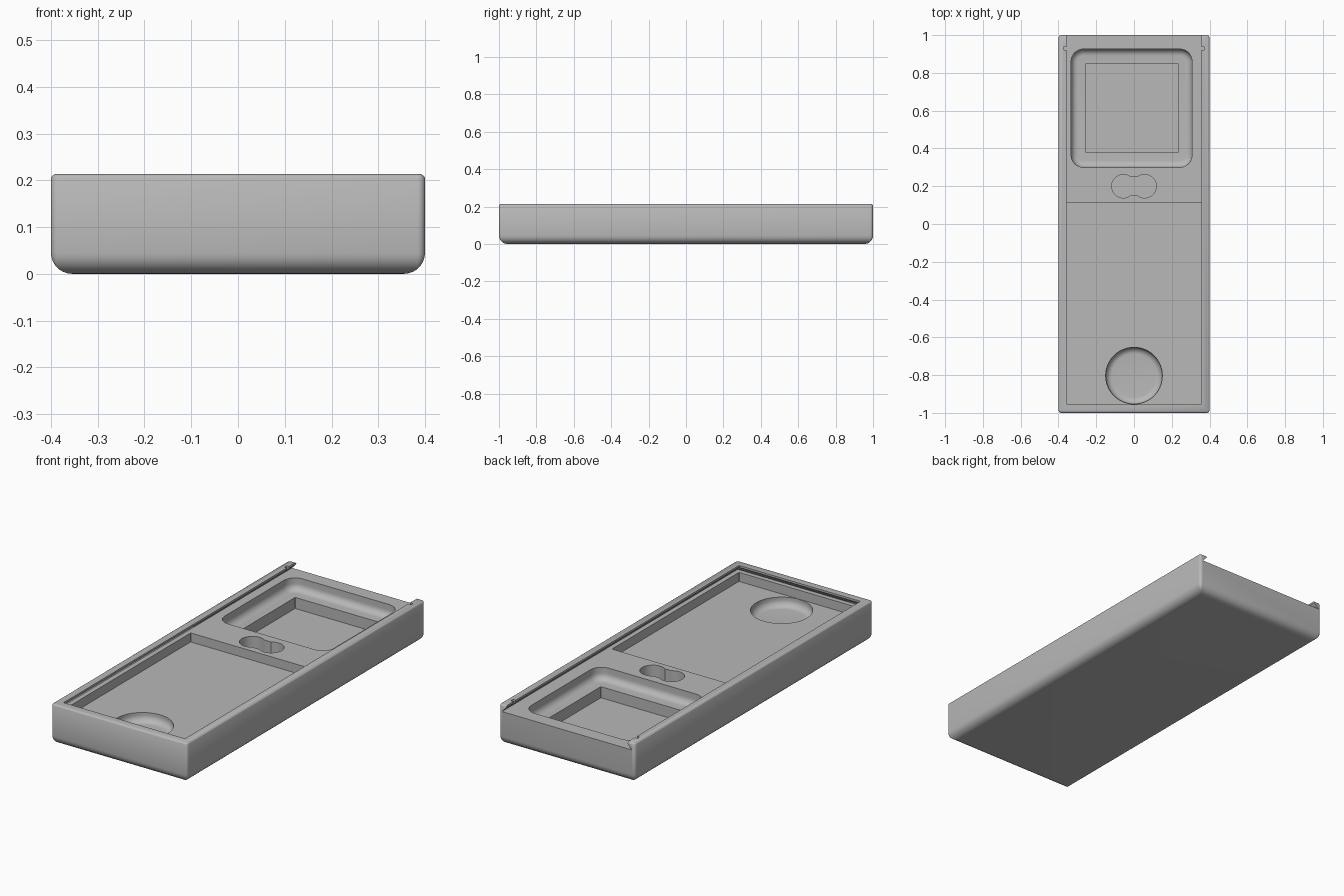
import bpy, bmesh
from math import cos, sin, pi, radians

if "Cube" in bpy.data.objects:
    bpy.data.objects.remove(bpy.data.objects["Cube"], do_unlink=True)

grey = bpy.data.materials.new("matte grey")
grey.use_nodes = True
GREY = (0.48, 0.48, 0.48, 1)
grey.diffuse_color = GREY
grey.node_tree.nodes["Principled BSDF"].inputs["Base Color"].default_value = GREY


def section(x0, x1, y0, y1, r, inset, steps):
    """Rounded rectangle outline, pulled inward by inset."""
    rad = max(r - inset, 0.002)
    x0, x1, y0, y1 = x0 + inset, x1 - inset, y0 + inset, y1 - inset
    corners = [(x1 - rad, y1 - rad), (x0 + rad, y1 - rad),
               (x0 + rad, y0 + rad), (x1 - rad, y0 + rad)]
    pts = []
    for q, (cx, cy) in enumerate(corners):
        for i in range(steps + 1):
            a = (q + i / steps) * pi / 2
            pts.append((cx + rad * cos(a), cy + rad * sin(a)))
    return pts


def loft(name, rect, r, layers, steps=6):
    """Solid through rounded rectangles, given bottom-up as (inset, z)."""
    bm = bmesh.new()
    rings = [[bm.verts.new((x, y, z)) for x, y in section(*rect, r, inset, steps)]
             for inset, z in layers]
    for low, high in zip(rings, rings[1:]):
        for i in range(len(low)):
            j = (i + 1) % len(low)
            bm.faces.new((low[i], low[j], high[j], high[i]))
    bm.faces.new(rings[0][::-1])
    bm.faces.new(rings[-1])
    bmesh.ops.remove_doubles(bm, verts=bm.verts, dist=1e-5)
    bmesh.ops.recalc_face_normals(bm, faces=bm.faces)
    mesh = bpy.data.meshes.new(name)
    bm.to_mesh(mesh)
    bm.free()
    mesh.materials.append(grey)
    ob = bpy.data.objects.new(name, mesh)
    bpy.context.collection.objects.link(ob)
    return ob


def fillet(radius, z, n=7):
    """Layers of a rounded bottom edge starting at height z."""
    return [(radius * (1 - sin(i / n * pi / 2)),
             z + radius * (1 - cos(i / n * pi / 2))) for i in range(n + 1)]


def square(cx, cy, h):
    return (cx - h, cx + h, cy - h, cy + h)


def cut(target, cutter):
    cutter.hide_render = True
    mod = target.modifiers.new(cutter.name, "BOOLEAN")
    mod.operation = "DIFFERENCE"
    mod.solver = "EXACT"
    mod.object = cutter
    bpy.context.view_layer.objects.active = target
    bpy.ops.object.modifier_apply(modifier=mod.name)
    bpy.data.objects.remove(cutter, do_unlink=True)


# Outer case with rounded bottom and slightly eased top rim
TOP, LEDGE, FLOOR = 0.213, 0.176, 0.128
case = loft("case_body", (-0.4, 0.4, -1, 1), 0.016,
            fillet(0.045, 0) + [(0, TOP - 0.008), (0.003, TOP - 0.003), (0.008, TOP)])

# Dovetail slot for the sliding lid, open at the back
cut(case, loft("lid_slot", (-0.382, 0.382, -0.98, 1.2), 0.002,
               [(0, LEDGE), (0.025, 0.203), (0.025, 0.25)], steps=1))

# Long front compartment with a round dished recess
cut(case, loft("long_pocket", (-0.357, 0.357, -0.955, 0.112), 0.002,
               [(0, FLOOR), (0, 0.19)], steps=1))
cut(case, loft("round_recess", square(0, -0.803, 0.15), 0.15,
               fillet(0.035, 0.08) + [(0, 0.15)], steps=14))

# Rear tray with a deeper rectangular well
cut(case, loft("tray_pocket", (-0.333, 0.307, 0.3, 0.926), 0.065,
               fillet(0.035, 0.111) + [(0, 0.19)], steps=8))
cut(case, loft("deep_well", (-0.257, 0.235, 0.38, 0.847), 0.002,
               [(0, 0.052), (0, 0.14)], steps=1))

# Finger hole: two round bores joined by a short neck
for side in (-1, 1):
    cut(case, loft("bore", square(side * 0.056, 0.2, 0.062), 0.062,
                   [(0, 0.1), (0, 0.19)], steps=10))
cut(case, loft("bore_neck", (-0.03, 0.03, 0.15, 0.25), 0.002,
               [(0, 0.1), (0, 0.19)], steps=1))

# Small catch notches in both rails
for side in (-1, 1):
    cut(case, loft("catch_notch", square(side * 0.364, 0.93, 0.01), 0.01,
                   [(0, 0.18), (0, 0.25)], steps=4))

bpy.ops.object.select_all(action="DESELECT")
case.select_set(True)
bpy.context.view_layer.objects.active = case
bpy.ops.object.shade_smooth_by_angle(angle=radians(32))
